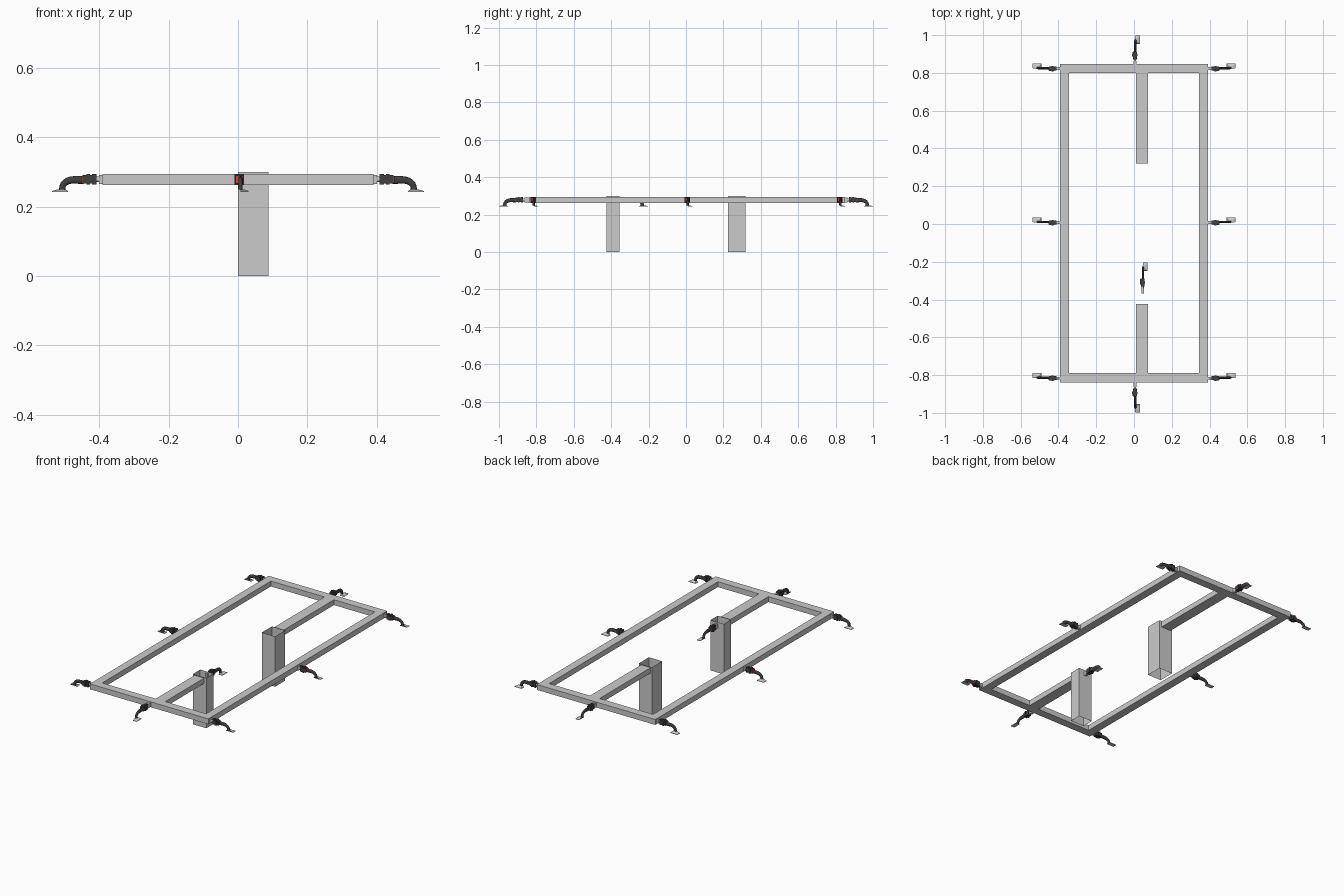
import bpy, bmesh
from math import pi, cos, sin
from mathutils import Vector

if "Cube" in bpy.data.objects:
    bpy.data.objects.remove(bpy.data.objects["Cube"])


def material(name, rgb):
    m = bpy.data.materials.new(name)
    m.diffuse_color = (*rgb, 1)
    m.use_nodes = True
    m.node_tree.nodes["Principled BSDF"].inputs["Base Color"].default_value = m.diffuse_color
    return m


GREY = material("grey_metal", (0.6, 0.6, 0.6))
DARK = material("dark_rubber", (0.05, 0.05, 0.05))
RED = material("red_plastic", (0.6, 0.06, 0.04))


def finish(bm, name, mats=()):
    me = bpy.data.meshes.new(name)
    bmesh.ops.recalc_face_normals(bm, faces=bm.faces)
    bm.to_mesh(me)
    bm.free()
    for m in mats:
        me.materials.append(m)
    ob = bpy.data.objects.new(name, me)
    bpy.context.collection.objects.link(ob)
    return ob


def loft(bm, rings, mat=0, caps=True):
    vs = [[bm.verts.new(p) for p in r] for r in rings]
    n = len(vs[0])
    faces = []
    for a, b in zip(vs, vs[1:]):
        for i in range(n):
            j = (i + 1) % n
            faces.append(bm.faces.new((a[i], a[j], b[j], b[i])))
            faces[-1].smooth = n > 4
    if caps:
        faces += [bm.faces.new(vs[0]), bm.faces.new(vs[-1])]
    for f in faces:
        f.material_index = mat


def rect(x0, x1, y0, y1, z):
    return [(x0, y0, z), (x1, y0, z), (x1, y1, z), (x0, y1, z)]


def box(bm, x0, x1, y0, y1, z0, z1, mat=0, caps=True):
    loft(bm, [rect(x0, x1, y0, y1, z0), rect(x0, x1, y0, y1, z1)], mat, caps)


def beam(name, *dims, caps=True):
    bm = bmesh.new()
    box(bm, *dims, caps=caps)
    finish(bm, name)


# Outer frame and the two centre beams
Z0, Z1 = 0.263, 0.295
beam("left_rail", -0.391, -0.343, -0.838, 0.848, Z0, Z1)
beam("right_rail", 0.343, 0.391, -0.838, 0.848, Z0, Z1)
beam("front_rail", -0.343, 0.343, -0.838, -0.79, Z0, Z1)
beam("back_rail", -0.343, 0.343, 0.80, 0.848, Z0, Z1)
beam("back_beam", 0.01, 0.073, 0.319, 0.80, Z0, Z1)
beam("front_beam", 0.01, 0.073, -0.79, -0.424, Z0, Z1)

# Open hollow posts
beam("back_post", 0, 0.088, 0.224, 0.319, 0, 0.3, caps=False)
beam("front_post", 0, 0.088, -0.424, -0.356, 0, 0.3, caps=False)


def oval(u, v, z, ru, rv, rz, n=12):
    """Oval ring; ru and rz tilt its long axis in the u-z plane."""
    return [(u + ru * cos(2 * pi * i / n), v + rv * sin(2 * pi * i / n),
             z + rz * cos(2 * pi * i / n)) for i in range(n)]


def gripper(name, origin, out, side):
    """Built along x (outward) and y (sideways), then turned into place."""
    bm = bmesh.new()
    # mounting block and connector
    box(bm, -0.018, 0.010, -0.007, 0.007, 0.266, 0.291, 0)
    loft(bm, [oval(u, 0, 0.279, 0, 0.006, 0.008) for u in (0.008, 0.028)], 0)
    # joint body with ribs
    box(bm, 0.018, 0.030, -0.010, 0.010, 0.264, 0.294, 1)
    box(bm, 0.030, 0.058, -0.013, 0.010, 0.267, 0.291, 1)
    box(bm, 0.036, 0.046, -0.015, 0.013, 0.264, 0.294, 1)
    # red release tabs
    box(bm, 0.054, 0.061, -0.011, -0.004, 0.269, 0.289, 2)
    box(bm, 0.054, 0.061, 0.003, 0.009, 0.271, 0.287, 2)
    # bent arm
    path = [(0.055, 0.277, 0.0115), (0.078, 0.2775, 0.011), (0.090, 0.277, 0.0105),
            (0.100, 0.2745, 0.010), (0.108, 0.270, 0.0095), (0.1135, 0.264, 0.009),
            (0.116, 0.257, 0.009), (0.1165, 0.2495, 0.009)]
    rings = []
    for i, (u, z, r) in enumerate(path):
        a, b = path[max(i - 1, 0)], path[min(i + 1, len(path) - 1)]
        d = Vector((b[0] - a[0], b[1] - a[1])).normalized()
        rings.append(oval(u, 0.002, z, -d.y * r, 0.006, d.x * r))
    loft(bm, rings, 1)
    # foot pad with a short flared neck
    loft(bm, [rect(0.100, 0.146, 0.002, 0.026, 0.2425),
              rect(0.100, 0.146, 0.002, 0.026, 0.245),
              rect(0.107, 0.130, 0.000, 0.014, 0.250)], 0)
    out, side, origin = Vector(out), Vector(side), Vector(origin)
    for v in bm.verts:
        v.co = origin + out * v.co.x + side * v.co.y + Vector((0, 0, v.co.z))
    finish(bm, name, (GREY, DARK, RED))


# Grippers along both sides, at both ends and inside on the front post
for label, y in (("back", 0.823), ("middle", 0.008), ("front", -0.816)):
    for s, n in ((-1, "left"), (1, "right")):
        gripper(f"{n}_{label}_gripper", (s * 0.391, y, 0), (s, 0, 0), (0, 1, 0))
gripper("back_end_gripper", (0.005, 0.853, 0), (0, 1, 0), (1, 0, 0))
gripper("front_end_gripper", (0.005, -0.853, 0), (0, -1, 0), (1, 0, 0))
gripper("inner_gripper", (0.046, -0.350, 0), (0, 1, 0), (1, 0, 0))
